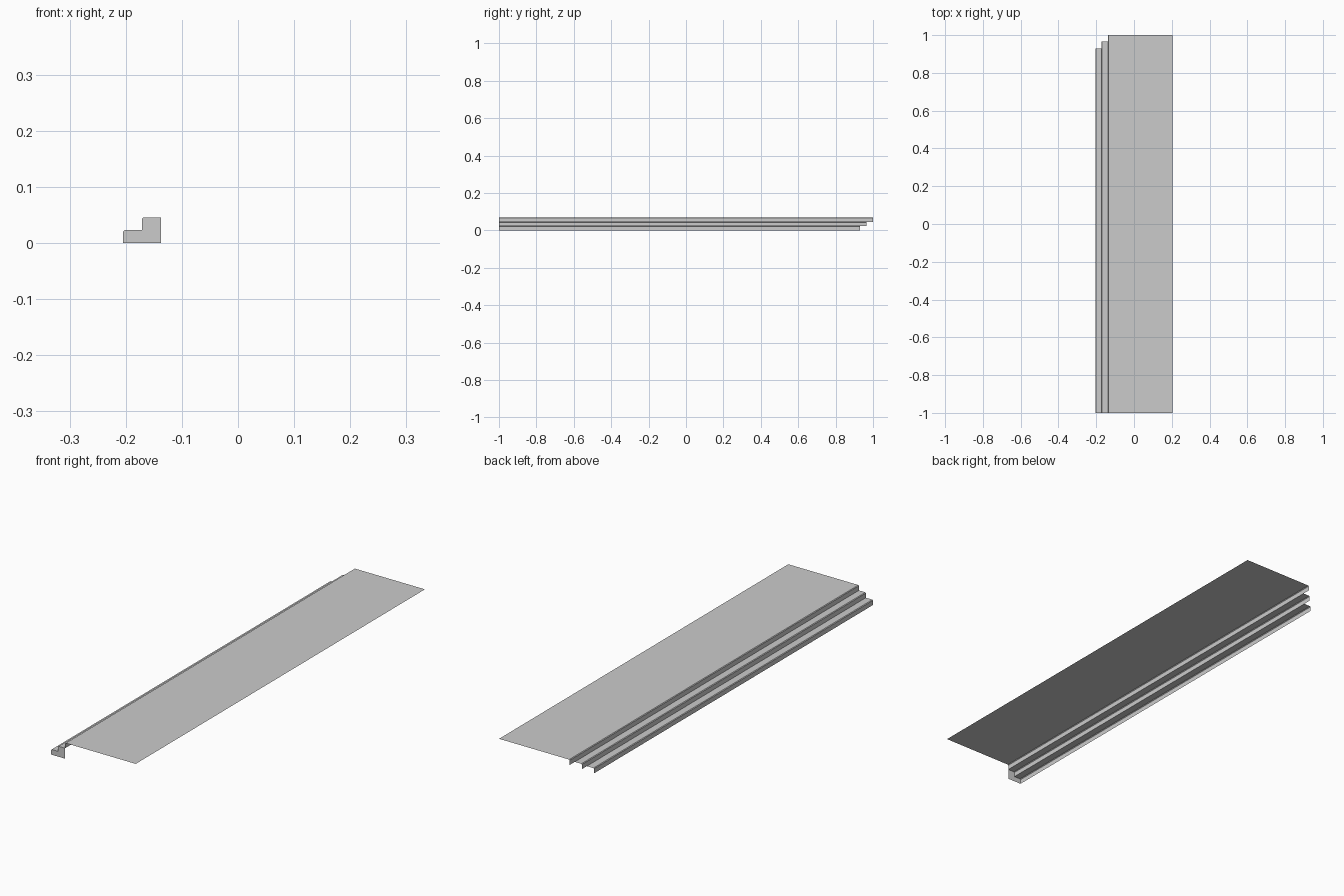
import bpy
import bmesh

cube = bpy.data.objects.get("Cube")
if cube:
    bpy.data.objects.remove(cube, do_unlink=True)

# Plain grey for everything
grey = bpy.data.materials.new("concrete_grey")
grey.use_nodes = True
COLOUR = (0.6, 0.6, 0.6, 1)
grey.diffuse_color = COLOUR
grey.node_tree.nodes["Principled BSDF"].inputs["Base Color"].default_value = COLOUR

RIGHT, LEFT = -0.205, 0.205
RUN, RISE, NOSE = 0.034, 0.0229, 0.0028
FRONT = -1.0


def make_object(name, build):
    bm = bmesh.new()
    build(bm)
    mesh = bpy.data.meshes.new(name)
    bm.to_mesh(mesh)
    bm.free()
    mesh.materials.append(grey)
    obj = bpy.data.objects.new(name, mesh)
    bpy.context.collection.objects.link(obj)


def step_profile(i, tread_end):
    """Riser, chamfered nosing and tread of one step, in x and z."""
    x, z = RIGHT + i * RUN, i * RISE
    top = z + RISE
    return [(x, z), (x, top - NOSE), (x + NOSE, top), (tread_end, top)]


def sheet(profile, back):
    """Open sheet swept from the front edge to the given back edge."""
    def build(bm):
        rows = [[bm.verts.new((x, y, z)) for y in (FRONT, back)] for x, z in profile]
        for a, b in zip(rows, rows[1:]):
            bm.faces.new((a[0], b[0], b[1], a[1]))
    return build


# Two steps and the wide landing, each ending further back
names = ["lower_step", "middle_step", "landing"]
profiles = []
for i, name in enumerate(names):
    end = LEFT if name == "landing" else RIGHT + (i + 1) * RUN
    profiles.append(step_profile(i, end))
    make_object(name, sheet(profiles[i], 1.0 - 0.035 * (2 - i)))


# Front end panel closing the two lower steps
def panel(bm):
    outline = profiles[0] + profiles[1][1:] + [(RIGHT + 2 * RUN, 0)]
    bm.faces.new([bm.verts.new((x, FRONT, z)) for x, z in outline])


make_object("front_end_panel", panel)
